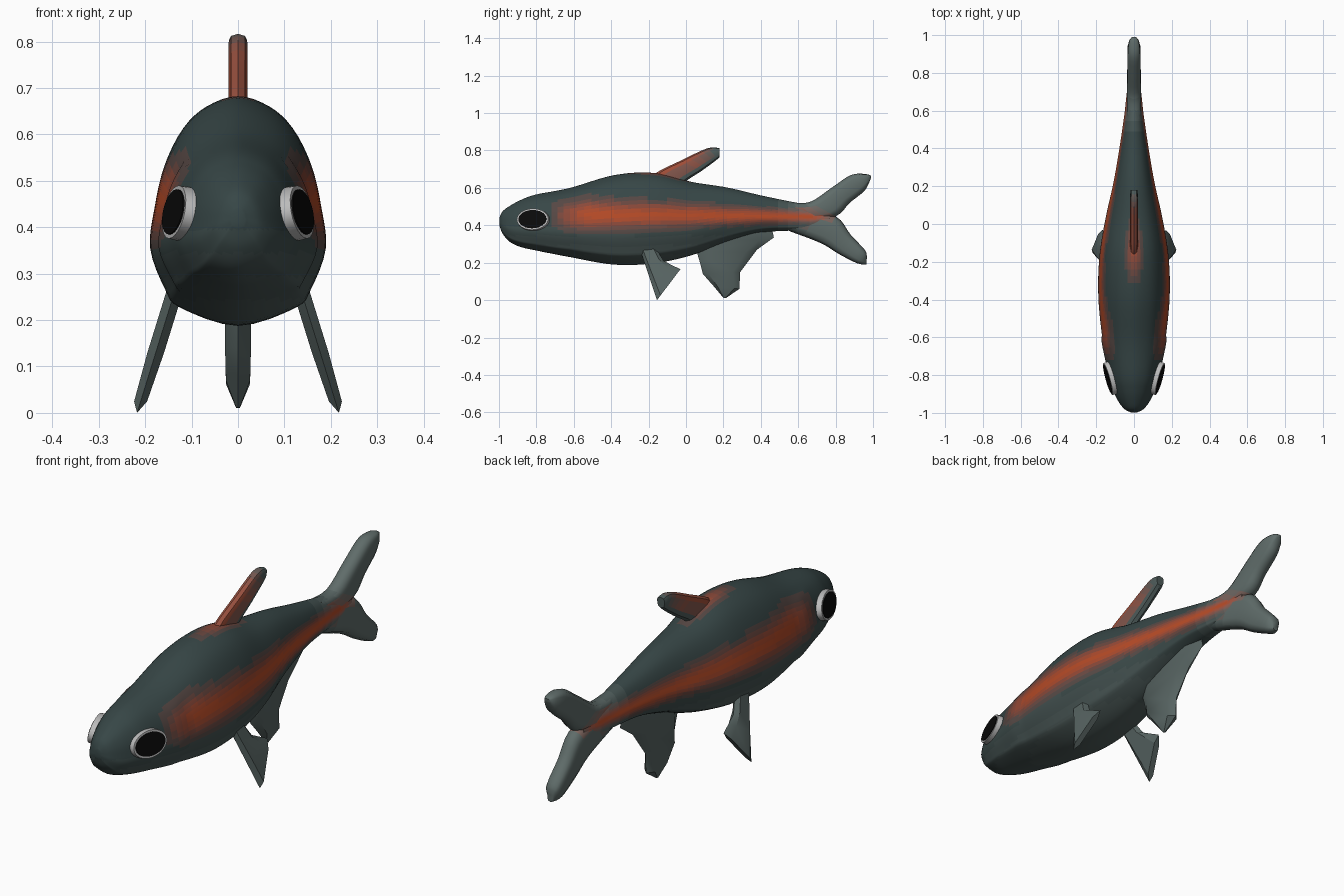
import bpy, bmesh, math
from mathutils import Vector, Matrix

if "Cube" in bpy.data.objects:
    bpy.data.objects.remove(bpy.data.objects["Cube"])

DARK, BELLY = Vector((.038, .062, .062)), Vector((.075, .105, .1))
FIN, ORANGE = Vector((.115, .15, .143)), Vector((.47, .07, .02))
mats = {}


def material(color):
    key = tuple(round(c, 3) for c in color)
    if key not in mats:
        mats[key] = bpy.data.materials.new("paint")
        mats[key].diffuse_color = (*key, 1)
    return mats[key]


def spline(pts, steps, closed=False):
    """Smooth resampling of a list of tuples (Catmull-Rom)."""
    n, out = len(pts), []
    get = lambda i: Vector(pts[i % n] if closed else pts[min(max(i, 0), n - 1)])
    for i in range(n if closed else n - 1):
        a, b, c, d = (get(i + k) for k in (-1, 0, 1, 2))
        for s in range(steps):
            t = s / steps
            out.append(b + (c - a) * (t / 2) + (a * 2 - b * 5 + c * 4 - d) * (t * t / 2)
                       + (b * 3 - a - c * 3 + d) * (t ** 3 / 2))
    return out if closed else out + [get(n - 1)]


def finish(name, bm, paint, angle=40):
    bmesh.ops.recalc_face_normals(bm, faces=bm.faces)
    me = bpy.data.meshes.new(name)
    slots = []
    for f in bm.faces:
        m = material(paint(f.calc_center_median()))
        if m not in slots:
            slots.append(m)
            me.materials.append(m)
        f.material_index = slots.index(m)
    bm.to_mesh(me)
    bm.free()
    ob = bpy.data.objects.new(name, me)
    bpy.context.collection.objects.link(ob)
    bpy.ops.object.select_all(action='DESELECT')
    ob.select_set(True)
    bpy.context.view_layer.objects.active = ob
    bpy.ops.object.shade_smooth_by_angle(angle=math.radians(angle))
    return ob


def loft(name, rings, half, paint, steps=1, round_steps=1, shift=lambda co: 0, angle=40):
    """Rings are (y0, z0, y1, z1, half width); half is the section from edge 0 to edge 1."""
    section = half + [(-u, v) for u, v in half[-2:0:-1]]
    if round_steps > 1:
        section = spline(section, round_steps, True)
    bm = bmesh.new()
    loops = []
    for y0, z0, y1, z1, w in spline(rings, steps):
        loop = []
        for u, v in section:
            co = Vector((u * w, y0 + (y1 - y0) * v, z0 + (z1 - z0) * v))
            co.x += shift(co)
            loop.append(bm.verts.new(co))
        loops.append(loop)
    n = len(section)
    for a, b in zip(loops, loops[1:]):
        for i in range(n):
            bm.faces.new((a[i], a[(i + 1) % n], b[(i + 1) % n], b[i]))
    bm.faces.new(loops[0])
    bm.faces.new(loops[-1])
    return finish(name, bm, paint, angle)


def clamp(t):
    return min(max(t, 0), 1)


def stripe(y, z):
    width = .065 - .04 * clamp((y + .5) / 1.1)
    ends = clamp((y + .74) / .2) * clamp((.8 - y) / .12)
    return math.exp(-((z - .455 + .015 * clamp(y)) / width) ** 2) * ends


def quant(t, n=8):
    return round(clamp(t) * n) / n


def body_paint(c):
    base = DARK.lerp(BELLY, quant((.42 - c.z) / .2, 4))
    patch = .6 * math.exp(-((c.y + .15) / .12) ** 2 - (c.x / .035) ** 2) if c.z > .55 else 0
    base = base.lerp(FIN, quant((c.y - .45) / .25, 4))
    return base.lerp(ORANGE, quant(max(stripe(c.y, c.z), patch)))


def tail_paint(c):
    return DARK.lerp(FIN, quant((c.y - .4) / .3, 4)).lerp(ORANGE, quant(stripe(c.y, c.z)))


def dorsal_paint(c):
    d = c.z - (.66 + (c.y + .16) * .48)
    s = .7 * math.exp(-(d / .045) ** 2) * clamp((.16 - c.y) / .12)
    return DARK.lerp(FIN, .5).lerp(ORANGE, quant(s))


def fin_paint(c):
    return DARK.lerp(FIN, .75)


# Body: bottom z, top z and half width along the length
profile = [(-.998, .4, .44, .015), (-.98, .355, .475, .05), (-.94, .31, .505, .082),
           (-.88, .283, .537, .11), (-.8, .265, .565, .135), (-.62, .23, .6, .165),
           (-.385, .19, .668, .188), (-.17, .197, .68, .182), (.03, .24, .632, .15),
           (.22, .31, .602, .108), (.4, .36, .56, .077), (.57, .372, .525, .052),
           (.66, .375, .51, .042), (.77, .41, .485, .03)]
body_half = [(0, 0), (.66, .08), (.83, .16), (1, .34), (.95, .52), (.84, .7),
             (.63, .86), (.36, .955), (0, 1)]


def gill(co):
    # slight step behind the gill cover
    inside = -.74 < co.y < -.6 and .27 < co.z < .54
    return math.copysign(.006 * clamp((co.y + .74) / .1), co.x) if inside else 0


loft("body", [(y, a, y, b, w) for y, a, b, w in profile], body_half, body_paint,
     steps=6, round_steps=4, shift=gill, angle=60)

# Tail lobes
blade = [(0, 0), (.75, .08), (1, .25), (1, .75), (.75, .92), (0, 1)]
loft("tail_upper_lobe", [(.55, .525, .62, .41, .036), (.66, .524, .8, .448, .036),
     (.78, .602, .875, .52, .035), (.88, .668, .95, .58, .033), (.955, .675, .975, .62, .026),
     (.99, .665, .988, .65, .012)], blade, tail_paint, steps=4, angle=60)
loft("tail_lower_lobe", [(.55, .37, .62, .48, .036), (.72, .305, .8, .448, .036),
     (.82, .245, .88, .35, .035), (.915, .197, .955, .27, .033),
     (.965, .19, .967, .235, .014)], blade, tail_paint, steps=4, angle=60)

# Dorsal fin
loft("dorsal_fin", [(-.2, .62, -.04, .58, .02), (-.16, .68, 0, .635, .02),
     (-.03, .745, .085, .692, .02), (.115, .812, .17, .755, .02),
     (.18, .812, .178, .77, .018)], blade, dorsal_paint, steps=4)

# Anal fin
sharp = [(0, 0), (1, .15), (1, .8), (0, 1)]
loft("anal_fin", [(.04, .32, .45, .42, .026), (.06, .25, .47, .335, .028),
     (.075, .2, .38, .27, .028), (.09, .14, .29, .15, .028),
     (.15, .072, .285, .06, .026), (.2, .012, .212, .01, .004)], sharp, fin_paint)

for s, side in ((-1, "left"), (1, "right")):
    # Pelvic fins, splayed outward
    loft("pelvic_fin_" + side, [(-.265, .33, -.15, .26, .018), (-.235, .24, -.12, .21, .018),
         (-.195, .12, -.075, .187, .018), (-.155, 0, -.03, .165, .014)],
         sharp, fin_paint, shift=lambda co, s=s: s * (.14 + (.25 - co.z) * .31), angle=25)

    # Eyes: pale rim with a black disc
    normal = Vector((s, -.28, .2))
    turn = normal.to_track_quat('Z', 'Y').to_matrix().to_4x4()
    for part, ry, rz, depth, col in (("eye_rim_", .09, .06, .03, (.5, .5, .5)),
                                     ("pupil_", .08, .051, .036, (.003, .003, .003))):
        bm = bmesh.new()
        place = Matrix.Translation((s * .124, -.817, .43)) @ turn @ Matrix.Diagonal((ry, rz, depth, 1))
        bmesh.ops.create_cone(bm, cap_ends=True, segments=24, radius1=1, radius2=.97,
                              depth=1, matrix=place)
        finish(part + side, bm, lambda c, col=col: Vector(col), 30)

for m in bpy.data.materials:
    if m.users and not m.is_grease_pencil:
        m.use_nodes = True
        m.node_tree.nodes["Principled BSDF"].inputs["Base Color"].default_value = m.diffuse_color
